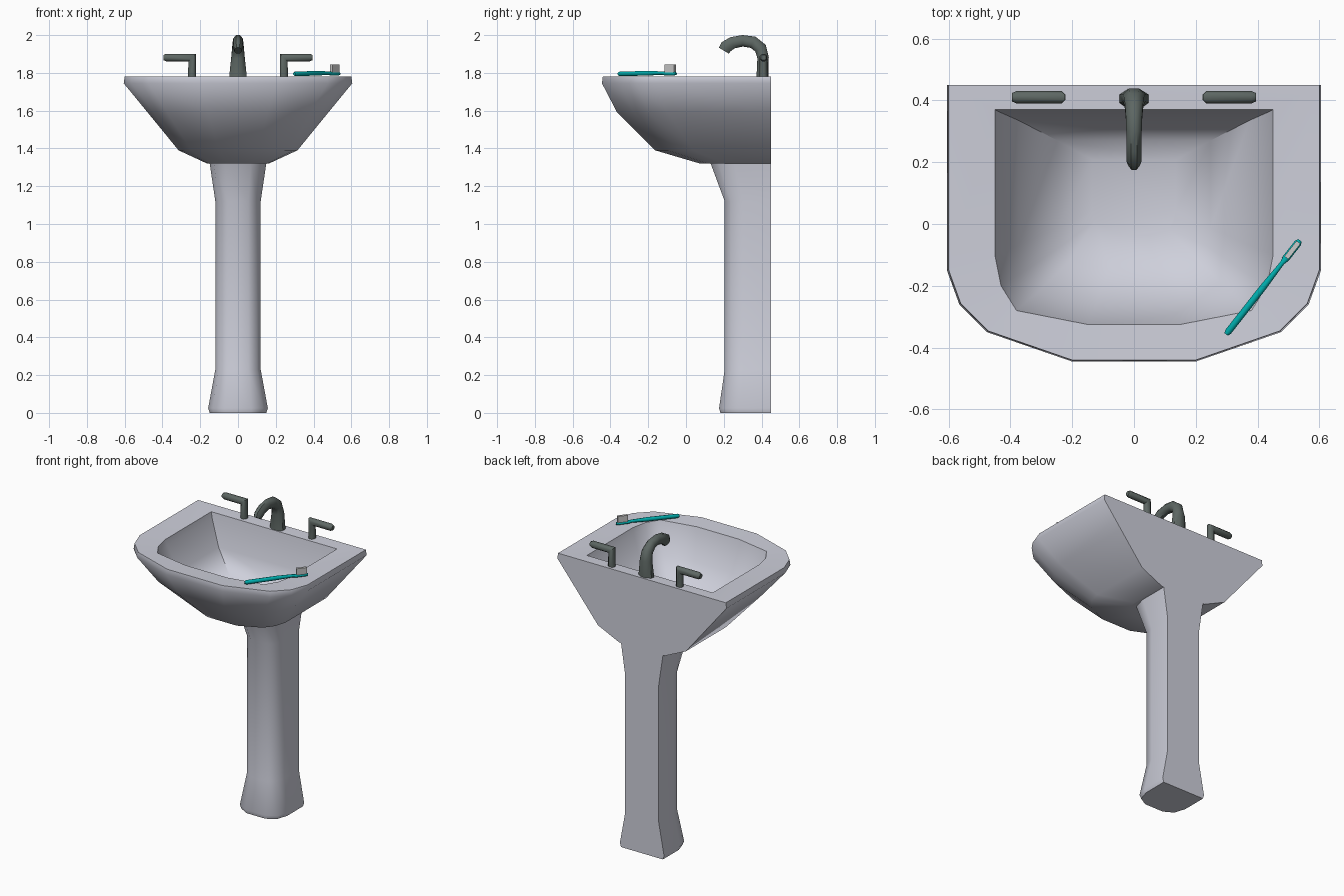
import bpy, bmesh, math
from mathutils import Vector

if "Cube" in bpy.data.objects:
    bpy.data.objects.remove(bpy.data.objects["Cube"])


def material(name, rgb):
    m = bpy.data.materials.new(name)
    m.diffuse_color = (*rgb, 1)
    m.use_nodes = True
    m.node_tree.nodes["Principled BSDF"].inputs["Base Color"].default_value = m.diffuse_color
    return m


ceramic = material("ceramic", (0.62, 0.63, 0.71))
metal = material("dark_metal", (0.11, 0.135, 0.125))
teal = material("teal_plastic", (0.0, 0.42, 0.42))
white = material("bristle_white", (0.8, 0.8, 0.82))


def loft(name, rings, mat, angle=50):
    """Skin a list of equal-length closed rings and cap both ends."""
    bm = bmesh.new()
    vs = [[bm.verts.new(p) for p in ring] for ring in rings]
    n = len(vs[0])
    for a, b in zip(vs, vs[1:]):
        for i in range(n):
            j = (i + 1) % n
            bm.faces.new((a[i], a[j], b[j], b[i]))
    bm.faces.new(vs[0][::-1])
    bm.faces.new(vs[-1])
    bmesh.ops.recalc_face_normals(bm, faces=bm.faces)
    me = bpy.data.meshes.new(name)
    bm.to_mesh(me)
    bm.free()
    me.shade_smooth()
    me.set_sharp_from_angle(angle=math.radians(angle))
    me.materials.append(mat)
    ob = bpy.data.objects.new(name, me)
    bpy.context.collection.objects.link(ob)
    return ob


def mirrored(half):
    return half + [(-x, y) for x, y in reversed(half)]


def scaled(outline, z, sx, sy, cy):
    return [(x * sx, cy + (y - cy) * sy, z) for x, y in outline]


def sweep(name, path, side, mat, n=8):
    """Tube along a planar path of (point, half width, half thickness)."""
    pts = [Vector(p[0]) for p in path]
    u = Vector(side).normalized()
    rings = []
    for i, (_, ru, rv) in enumerate(path):
        d0 = (pts[i] - pts[max(i - 1, 0)]).normalized()
        d1 = (pts[min(i + 1, len(pts) - 1)] - pts[i]).normalized()
        t = (d0 + d1).normalized()
        mitre = 1 / max(t.dot(d0 if i else d1), 0.5)
        v = t.cross(u)
        k = 1 / math.cos(math.pi / n)
        rings.append([pts[i] + u * (math.cos(a) * ru * k) + v * (math.sin(a) * rv * k * mitre)
                      for a in (2 * math.pi * (j + 0.5) / n for j in range(n))])
    return loft(name, rings, mat)


# Basin: outside from the bottom up, over the rim, down into the bowl
outer = mirrored([(0.605, 0.45), (0.605, -0.15), (0.565, -0.26), (0.475, -0.35), (0.2, -0.445)])
inner = mirrored([(0.45, 0.37), (0.45, -0.1), (0.43, -0.2), (0.38, -0.28), (0.15, -0.325)])
rings = [scaled(outer, z, sx, sy, 0.45) for z, sx, sy in (
    (1.32, 0.27, 0.42), (1.39, 0.52, 0.685), (1.59, 0.79, 0.91), (1.745, 1, 1), (1.78, 0.992, 0.995))]
rings += [scaled(inner, z, sx, sy, 0.12) for z, sx, sy in (
    (1.775, 1, 1), (1.74, 0.98, 0.98), (1.58, 0.83, 0.86), (1.45, 0.55, 0.6), (1.42, 0.3, 0.35))]
loft("basin", rings, ceramic)

# Pedestal: flat back, rounded front, flared at both ends
section = mirrored([(1, 0), (1, -0.6), (0.85, -0.87), (0.45, -1)])
loft("pedestal", [[(x * w, 0.45 + y * d, z) for x, y in section] for z, w, d in (
    (0, 0.15, 0.268), (0.025, 0.158, 0.275), (0.23, 0.12, 0.245),
    (1.12, 0.12, 0.245), (1.335, 0.152, 0.325))], ceramic)

# Faucet spout
sweep("faucet_spout", [((0, y, z), ru, rv) for y, z, ru, rv in (
    (0.405, 1.775, 0.047, 0.032), (0.408, 1.88, 0.036, 0.03), (0.395, 1.93, 0.031, 0.031),
    (0.355, 1.962, 0.027, 0.031), (0.30, 1.97, 0.025, 0.03), (0.245, 1.959, 0.025, 0.031),
    (0.212, 1.938, 0.024, 0.033), (0.20, 1.918, 0.019, 0.03))], (1, 0, 0), metal)

# Tap handles: upright stem bent into an outward lever
for s, label in ((-1, "left"), (1, "right")):
    sweep(label + "_handle", [((s * x, 0.41, z), r, r) for x, z, r in (
        (0.243, 1.775, 0.021), (0.243, 1.881, 0.02), (0.38, 1.881, 0.02), (0.394, 1.881, 0.014))],
        (0, 1, 0), metal)

# Toothbrush resting diagonally on the rim
start, end = Vector((0.298, -0.357, 0)), Vector((0.537, -0.053, 0))
axis = (end - start).normalized()
across = Vector((-axis.y, axis.x, 0))


def along(t, z):
    p = start.lerp(end, t)
    return (p.x, p.y, z)


sweep("toothbrush_handle", [(along(t, z), w, h) for t, z, w, h in (
    (0, 1.795, 0.007, 0.008), (0.03, 1.795, 0.011, 0.012), (0.5, 1.798, 0.011, 0.012),
    (0.76, 1.799, 0.007, 0.009), (0.81, 1.796, 0.012, 0.009),
    (0.97, 1.796, 0.012, 0.009), (1, 1.796, 0.007, 0.007))], across, teal)
sweep("toothbrush_bristles", [(along(t, 1.823), 0.008, 0.021) for t in (0.815, 0.98)],
      across, white, 4).data.shade_flat()
